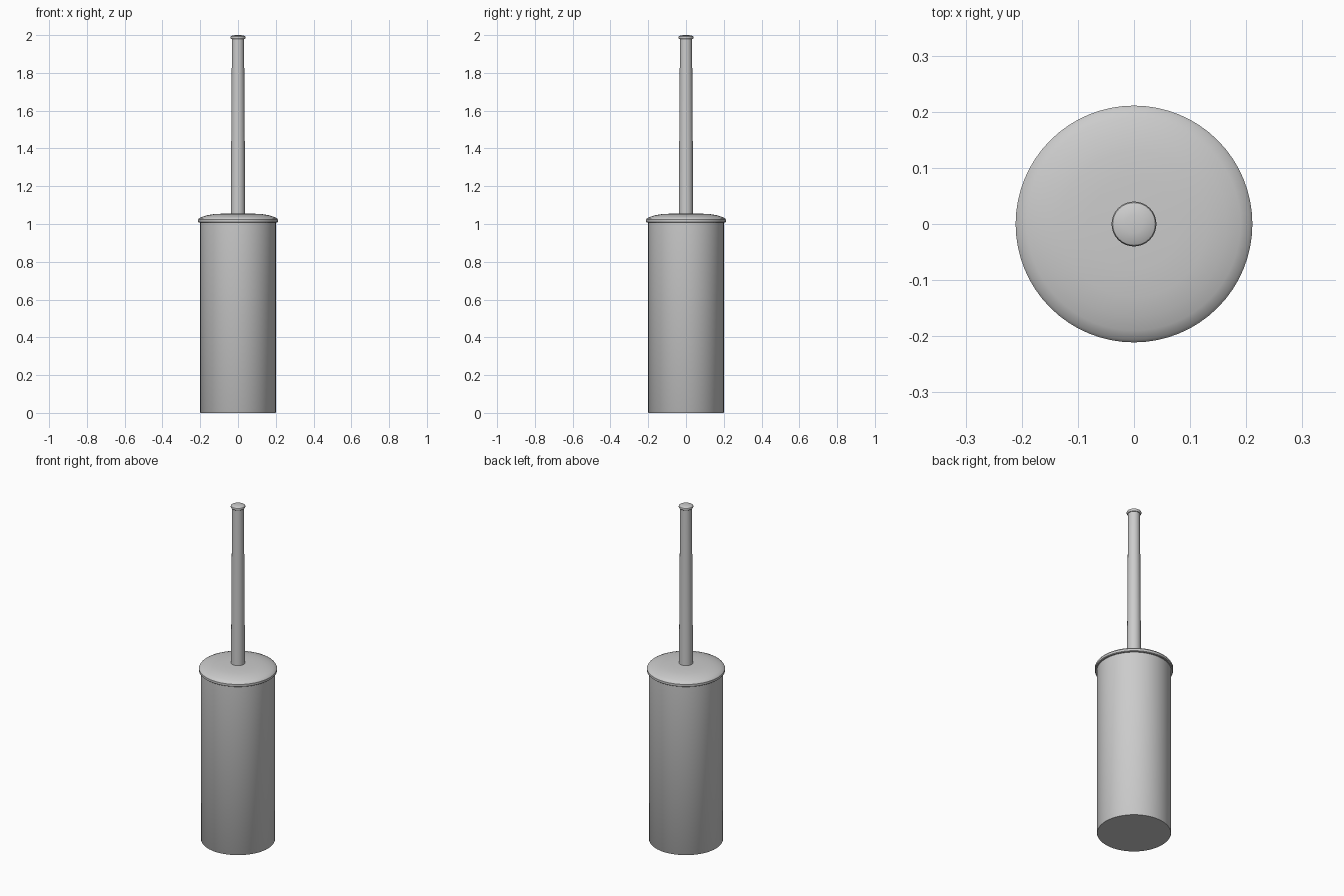
import bpy, bmesh
from math import radians, sin, cos, pi

if "Cube" in bpy.data.objects:
    bpy.data.objects.remove(bpy.data.objects["Cube"])


def lathe(name, profile, sides):
    """Revolve an (r, z) profile about z; zero radii become poles."""
    bm = bmesh.new()
    rings = []
    for r, z in profile:
        if r == 0:
            rings.append([bm.verts.new((0, 0, z))] * sides)
        else:
            rings.append([bm.verts.new((r * cos(2 * pi * i / sides), r * sin(2 * pi * i / sides), z))
                          for i in range(sides)])
    for a, b in zip(rings, rings[1:]):
        for i in range(sides):
            j = (i + 1) % sides
            bm.faces.new(list(dict.fromkeys((a[i], a[j], b[j], b[i]))))
    bmesh.ops.recalc_face_normals(bm, faces=bm.faces[:])
    mesh = bpy.data.meshes.new(name)
    bm.to_mesh(mesh)
    bm.free()
    obj = bpy.data.objects.new(name, mesh)
    bpy.context.collection.objects.link(obj)
    bpy.ops.object.select_all(action='DESELECT')
    obj.select_set(True)
    bpy.context.view_layer.objects.active = obj
    bpy.ops.object.shade_smooth_by_angle(angle=radians(35))
    return obj


# Tall round holder
lathe("holder", [(0, 0), (0.198, 0), (0.2, 0.003), (0.2, 1.015), (0, 1.015)], 64)

# Overhanging lid with a short rim and a shallow dome
lathe("lid", [(0, 1.008), (0.207, 1.008), (0.211, 1.011), (0.211, 1.024), (0.206, 1.031),
              (0.19, 1.038), (0.165, 1.046), (0.13, 1.052), (0.08, 1.055), (0, 1.056)], 64)

# Tapered handle rising through the lid
lathe("handle", [(0, 1.02), (0.038, 1.02), (0.036, 1.4), (0.032, 1.985), (0, 1.985)], 24)

# Button cap with a rounded edge
lathe("handle_cap", [(0, 1.979), (0.035, 1.979), (0.039, 1.983), (0.04, 1.988),
                     (0.038, 1.993), (0.03, 1.997), (0.016, 1.9995), (0, 2.0)], 32)
